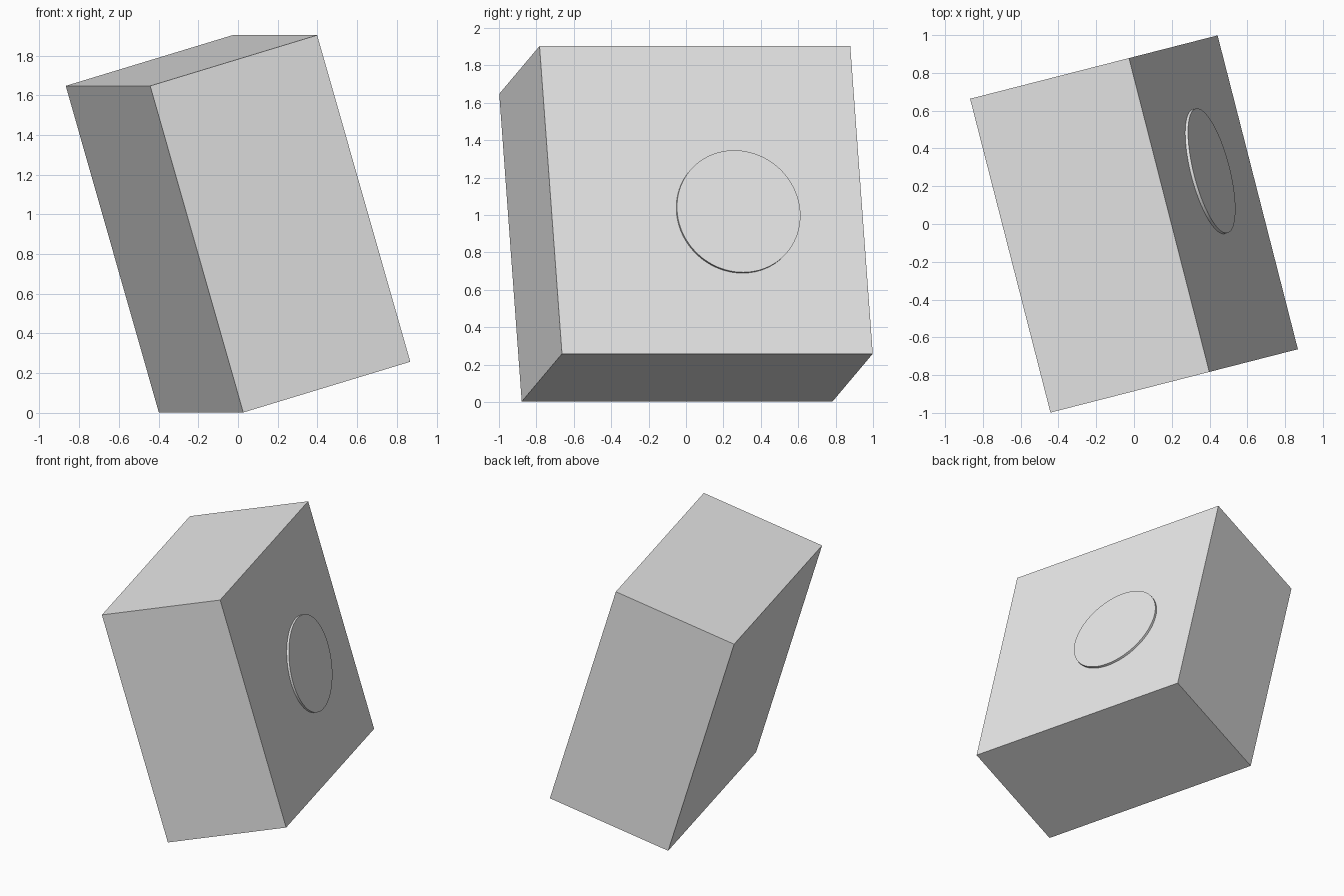
import bpy
from math import radians
from mathutils import Euler, Matrix, Vector

cube = bpy.data.objects.get("Cube")
if cube:
    bpy.data.objects.remove(cube, do_unlink=True)

# Single plain grey finish
grey = bpy.data.materials.new("light_grey")
grey.use_nodes = True
colour = (0.8, 0.8, 0.8, 1)
grey.diffuse_color = colour
grey.node_tree.nodes["Principled BSDF"].inputs["Base Color"].default_value = colour

# The whole assembly is tilted back and turned
DEPTH, SIDE = 0.905, 1.715
RADIUS, RAISE, SUNK = 0.34, 0.016, 0.02
tilt = Euler((0, radians(-16.4), radians(14.36))).to_matrix().to_4x4()
frame = Matrix.Translation((0, 0, 0.9525)) @ tilt


def finish(name, local):
    """Name the active part, place it in the tilted frame and colour it."""
    part = bpy.context.object
    part.name = name
    part.data.transform(local)
    part.matrix_world = frame
    part.data.materials.append(grey)
    return part


# Square block
bpy.ops.mesh.primitive_cube_add(size=1)
finish("block", Matrix.Diagonal((DEPTH, SIDE, SIDE, 1)))

# Low round boss on the broad face, off centre
bpy.ops.mesh.primitive_cylinder_add(vertices=96, radius=RADIUS, depth=RAISE + SUNK)
place = Matrix.Translation(Vector((DEPTH / 2 + (RAISE - SUNK) / 2, 0.171, -0.068)))
finish("round_boss", place @ Matrix.Rotation(radians(90), 4, "Y"))
bpy.ops.object.shade_smooth_by_angle(angle=radians(30))
